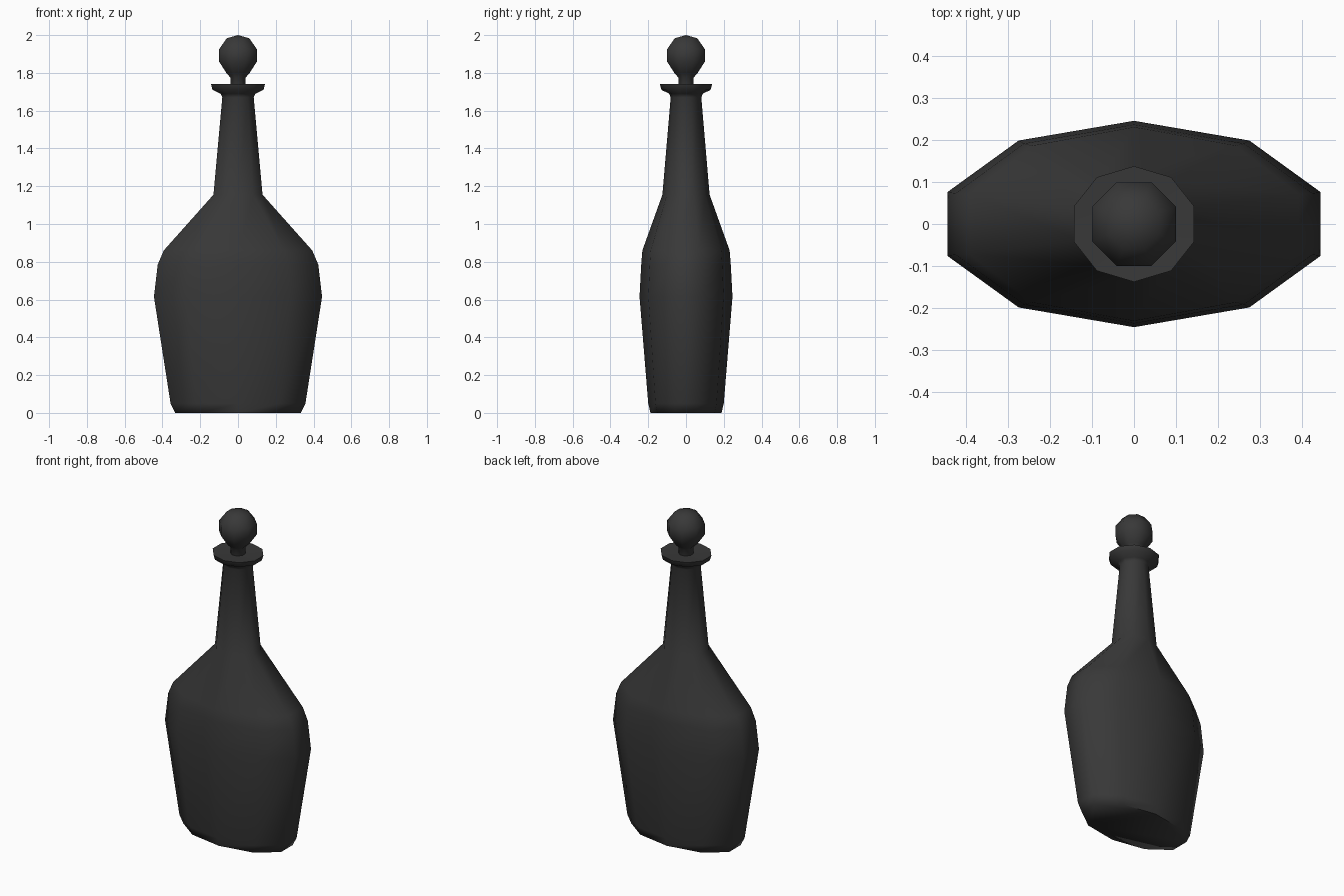
import bpy, bmesh
from math import pi, cos, sin, radians

if "Cube" in bpy.data.objects:
    bpy.data.objects.remove(bpy.data.objects["Cube"])

glass = bpy.data.materials.new("dark_glass")
glass.diffuse_color = (0.04, 0.04, 0.04, 1)
glass.use_nodes = True
glass.node_tree.nodes["Principled BSDF"].inputs["Base Color"].default_value = glass.diffuse_color


def loft(name, sides, start, rings, apex=None):
    """Stack elliptical polygon rings (rx, ry, z) into a closed, smooth skin."""
    bm = bmesh.new()
    loops = []
    for rx, ry, z in rings:
        angles = [start + 2 * pi * i / sides for i in range(sides)]
        loops.append([bm.verts.new((rx * cos(a), ry * sin(a), z)) for a in angles])
    for low, high in zip(loops, loops[1:]):
        for i in range(sides):
            j = (i + 1) % sides
            bm.faces.new((low[i], low[j], high[j], high[i]))
    bm.faces.new(loops[0][::-1])
    if apex is None:
        bm.faces.new(loops[-1])
    else:
        tip = bm.verts.new((0, 0, apex))
        for i in range(sides):
            bm.faces.new((loops[-1][i], loops[-1][(i + 1) % sides], tip))
    mesh = bpy.data.meshes.new(name)
    bm.to_mesh(mesh)
    bm.free()
    mesh.materials.append(glass)
    obj = bpy.data.objects.new(name, mesh)
    bpy.context.collection.objects.link(obj)
    bpy.ops.object.select_all(action='DESELECT')
    obj.select_set(True)
    bpy.context.view_layer.objects.active = obj
    bpy.ops.object.shade_smooth_by_angle(angle=radians(75))
    return obj


# Ten-sided flask: flattened body, sloped shoulder, tapering neck, flared lip
wx = 1 / cos(pi / 10)  # turns half-width along x into the corner radius
flask = [
    (0.333, 0.188, 0.0), (0.357, 0.200, 0.05),
    (0.445, 0.246, 0.615), (0.425, 0.237, 0.785), (0.393, 0.231, 0.86),
    (0.130, 0.125, 1.155), (0.083, 0.081, 1.67),
    (0.092, 0.089, 1.69), (0.135, 0.130, 1.71),
    (0.143, 0.138, 1.74), (0.045, 0.045, 1.735),
]
loft("bottle", 10, pi / 2, [(x * wx, y, z) for x, y, z in flask])

# Eight-sided stopper: short stem and ball
w8 = 1 / cos(pi / 8)
stopper = [(0.040, 1.70), (0.040, 1.775), (0.062, 1.80), (0.100, 1.86),
           (0.100, 1.925), (0.060, 1.983)]
loft("stopper", 8, pi / 8, [(r * w8, r * w8, z) for r, z in stopper], apex=2.0)
